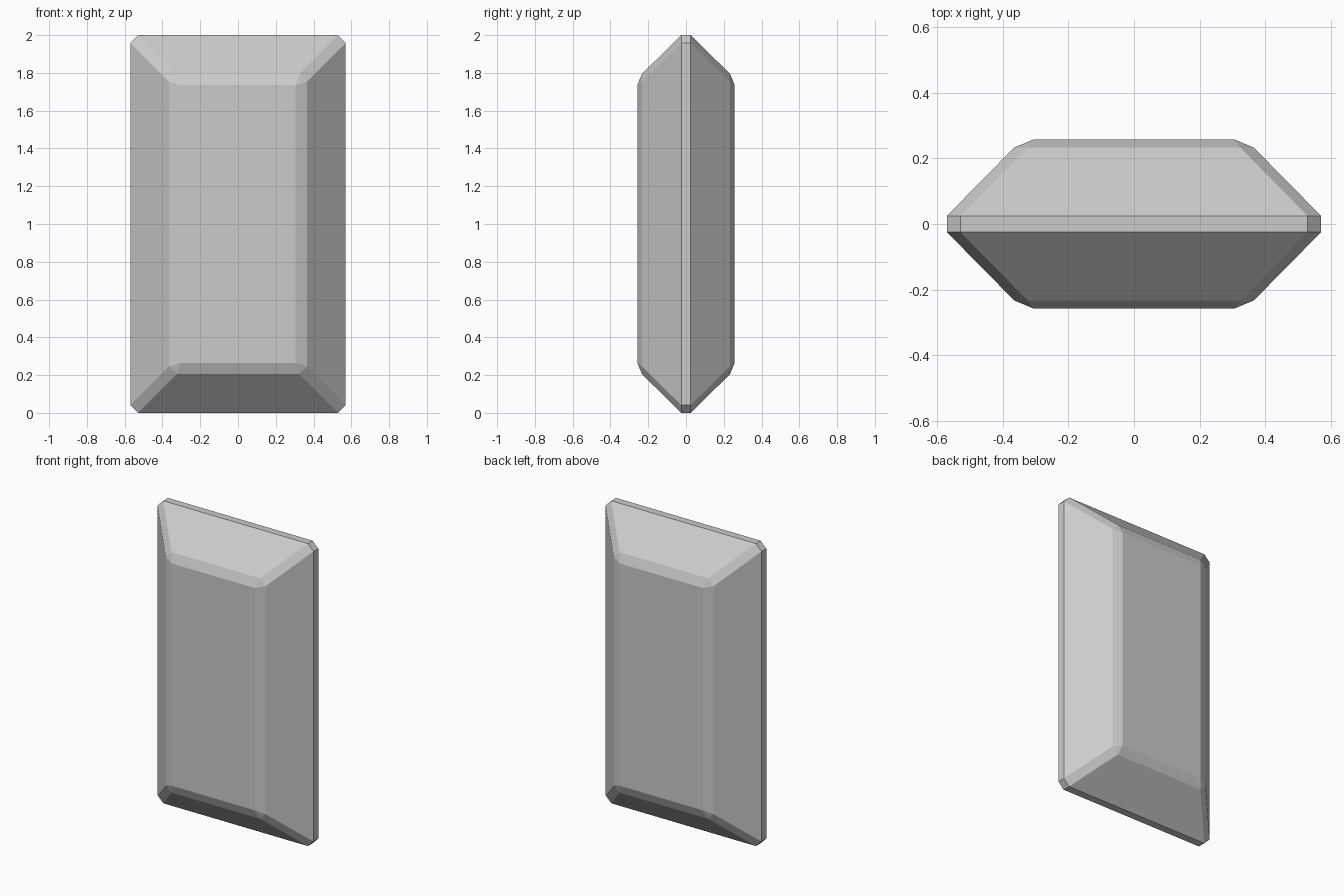
import bpy, bmesh, math

if "Cube" in bpy.data.objects:
    bpy.data.objects.remove(bpy.data.objects["Cube"])

# Cross-sections: depth y, half width, half height, corner cut
RINGS = [(0.025, 0.57, 1.0, 0.041), (0.233, 0.365, 0.795, 0.041), (0.258, 0.305, 0.735, 0.0)]

# Bevelled gem slab: hull around the mirrored cross-sections
bm = bmesh.new()
for y, w, h, c in RINGS:
    corners = {(w - c, h), (w, h - c)}
    for x, z in corners:
        for sx in (-1, 1):
            for sy in (-1, 1):
                for sz in (-1, 1):
                    bm.verts.new((sx * x, sy * y, 1 + sz * z))
bmesh.ops.convex_hull(bm, input=bm.verts[:])
bmesh.ops.dissolve_limit(bm, angle_limit=math.radians(1), verts=bm.verts[:], edges=bm.edges[:])
bmesh.ops.recalc_face_normals(bm, faces=bm.faces[:])

mesh = bpy.data.meshes.new("faceted_slab")
bm.to_mesh(mesh)
bm.free()
slab = bpy.data.objects.new("faceted_slab", mesh)
bpy.context.collection.objects.link(slab)
